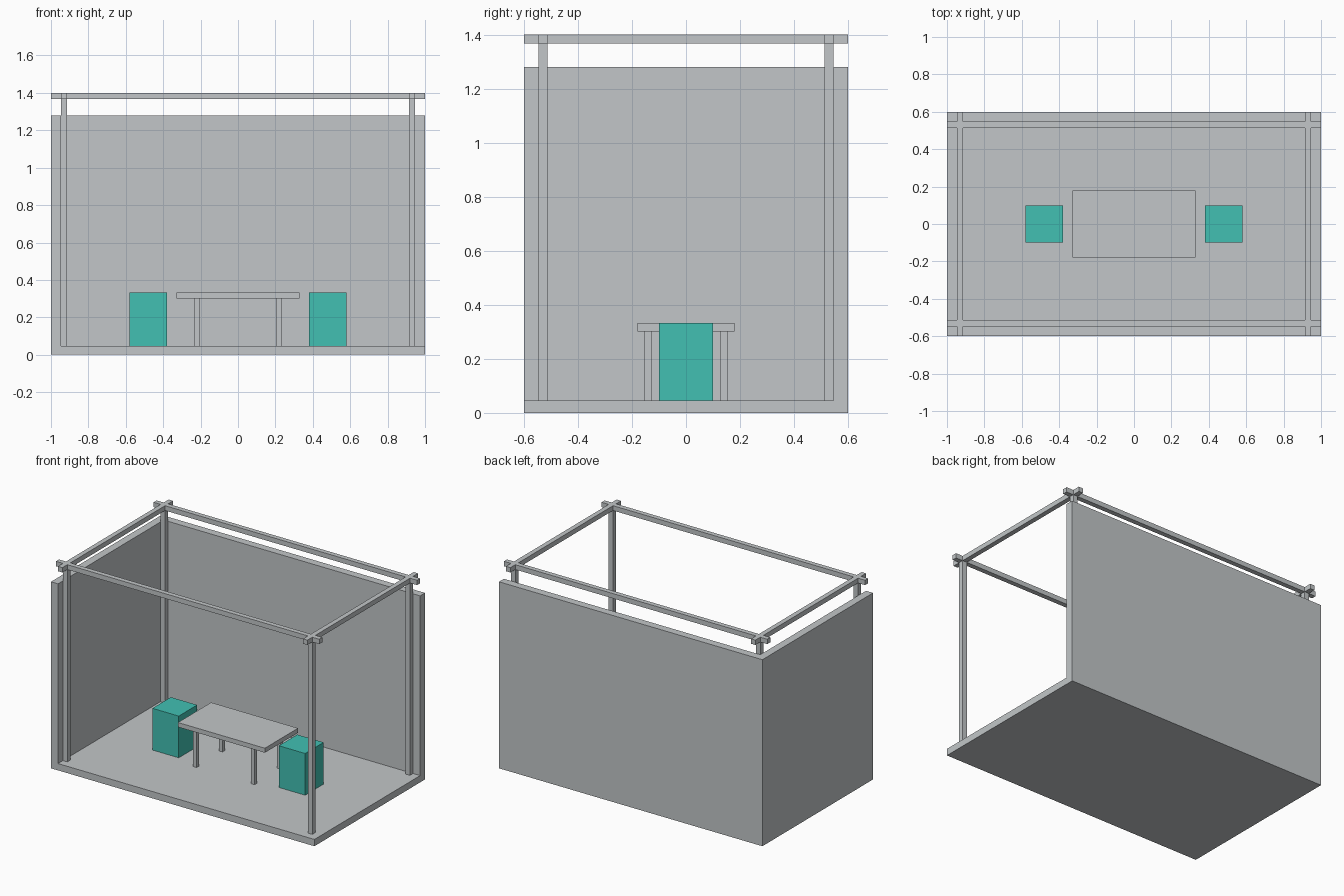
import bpy
import bmesh
from mathutils import Vector

cube = bpy.data.objects.get("Cube")
if cube:
    bpy.data.objects.remove(cube, do_unlink=True)


def material(name, rgb):
    mat = bpy.data.materials.new(name)
    mat.use_nodes = True
    color = (*rgb, 1.0)
    mat.diffuse_color = color
    mat.node_tree.nodes["Principled BSDF"].inputs["Base Color"].default_value = color
    return mat


grey = material("light grey", (0.54, 0.565, 0.58))
teal = material("teal", (0.054, 0.53, 0.45))


def box(name, low, high, mat=grey):
    """Flat-sided box between two opposite corners."""
    low, high = Vector(low), Vector(high)
    bm = bmesh.new()
    bmesh.ops.create_cube(bm, size=1)
    bmesh.ops.scale(bm, vec=high - low, verts=bm.verts)
    mesh = bpy.data.meshes.new(name)
    bm.to_mesh(mesh)
    bm.free()
    mesh.materials.append(mat)
    obj = bpy.data.objects.new(name, mesh)
    obj.location = (low + high) / 2
    bpy.context.collection.objects.link(obj)
    return obj


def centred(name, x, y, sx, sy, z0, z1, mat=grey):
    """Box given by its plan centre, plan size and height range."""
    return box(name, (x - sx / 2, y - sy / 2, z0), (x + sx / 2, y + sy / 2, z1), mat)


X, Y = 1.0, 0.6
FLOOR, WALL_TOP, TOP = 0.0467, 1.28, 1.4
WALL, BEAM = 0.0533, 0.0333
POST_X = X - WALL - BEAM / 2
POST_Y = Y - WALL - BEAM / 2
SIDES = ((-1, "right"), (1, "left"))
ENDS = ((-1, "front"), (1, "back"))

# Floor and the two walls
box("floor", (-X, -Y, 0), (X, Y, FLOOR))
box("back_wall", (-X, Y - WALL, FLOOR), (X, Y, WALL_TOP))
box("side_wall", (-X, -Y, FLOOR), (-X + WALL, Y - WALL, WALL_TOP))

# Posts and the crossing top beams
for sx, side in SIDES:
    centred(f"{side}_beam", sx * POST_X, 0, BEAM, 2 * Y, TOP - BEAM, TOP)
    for sy, end in ENDS:
        centred(f"{end}_{side}_post", sx * POST_X, sy * POST_Y, BEAM, BEAM, FLOOR, TOP - BEAM)
for sy, end in ENDS:
    centred(f"{end}_beam", 0, sy * POST_Y, 2 * X, BEAM, TOP - BEAM, TOP)

# Table
SEAT_TOP, TABLE_BASE, LEG = 0.333, 0.302, 0.0267
centred("table_top", 0, 0, 0.66, 0.36, TABLE_BASE, SEAT_TOP)
for sx, side in SIDES:
    for sy, end in ENDS:
        centred(f"{end}_{side}_table_leg", sx * 0.22, sy * 0.14, LEG, LEG, FLOOR, TABLE_BASE)

# Stools
for sx, side in SIDES:
    centred(f"{side}_stool", sx * 0.48, 0, 0.2, 0.2, FLOOR, SEAT_TOP, teal)
